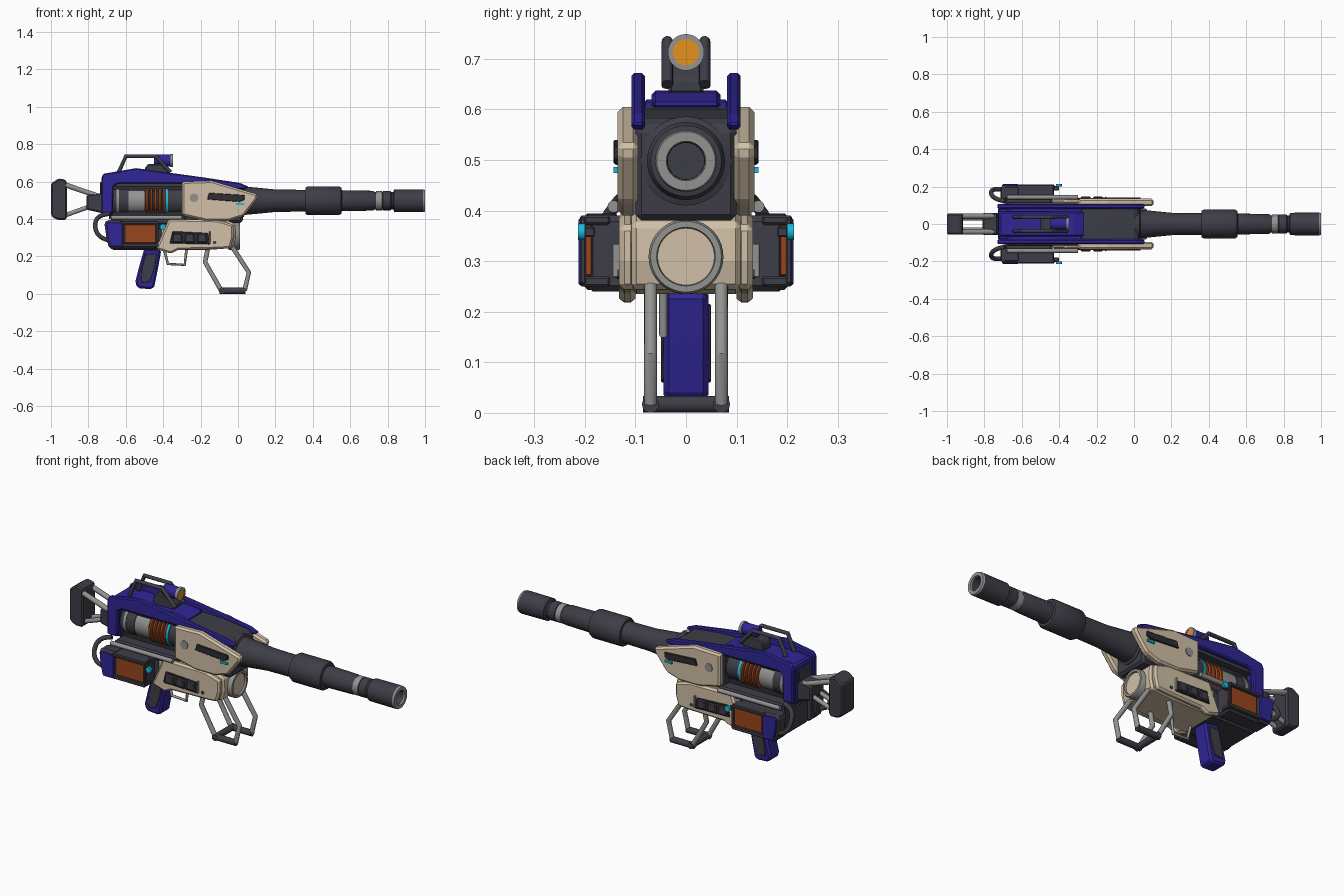
import bpy, bmesh, math
from mathutils import Matrix, Vector

cube = bpy.data.objects.get("Cube")
if cube:
    bpy.data.objects.remove(cube, do_unlink=True)


def material(name, r, g, b):
    m = bpy.data.materials.new(name)
    m.use_nodes = True
    m.diffuse_color = (r, g, b, 1)
    m.node_tree.nodes["Principled BSDF"].inputs["Base Color"].default_value = (r, g, b, 1)
    return m


BLUE = material("indigo blue", .029, .019, .3)
TAN = material("warm tan", .64, .53, .385)
DARK = material("charcoal", .048, .047, .063)
BLACK = material("near black", .026, .026, .033)
GREY = material("steel grey", .29, .29, .28)
ORANGE = material("lens orange", .78, .29, .012)
COPPER = material("copper", .32, .062, .012)
CYAN = material("cyan", .01, .5, .72)


def finish(name, bm, mat, bevel=0, both=False):
    """Turn a bmesh into an object; optionally bevel it and mirror it across y."""
    if both:
        geo = bmesh.ops.duplicate(bm, geom=bm.verts[:] + bm.edges[:] + bm.faces[:])["geom"]
        for v in geo:
            if isinstance(v, bmesh.types.BMVert):
                v.co.y *= -1
    bmesh.ops.recalc_face_normals(bm, faces=bm.faces)
    mesh = bpy.data.meshes.new(name)
    bm.to_mesh(mesh)
    bm.free()
    ob = bpy.data.objects.new(name, mesh)
    bpy.context.collection.objects.link(ob)
    mesh.materials.append(mat)
    if bevel:
        mod = ob.modifiers.new("bevel", "BEVEL")
        mod.width, mod.segments, mod.limit_method = bevel, 1, 'ANGLE'
    return ob


def smooth(ob):
    bpy.ops.object.select_all(action='DESELECT')
    ob.select_set(True)
    bpy.context.view_layer.objects.active = ob
    bpy.ops.object.shade_smooth_by_angle(angle=math.radians(38))


def prism(name, pts, lo, hi, mat, bevel=0, both=False):
    """Extrude an (x, z) outline along y."""
    bm = bmesh.new()
    ends = [[bm.verts.new((a, d, b)) for a, b in pts] for d in (lo, hi)]
    for e in ends:
        bm.faces.new(e)
    for i in range(len(pts)):
        j = (i + 1) % len(pts)
        bm.faces.new((ends[0][i], ends[0][j], ends[1][j], ends[1][i]))
    return finish(name, bm, mat, bevel, both)


def box(name, x, y, z, mat, bevel=0, both=False):
    return prism(name, [(x[0], z[0]), (x[1], z[0]), (x[1], z[1]), (x[0], z[1])],
                 y[0], y[1], mat, bevel, both)


def lathe(name, profile, z, mat):
    """Spin an (x, radius) profile about a line parallel to x."""
    bm = bmesh.new()
    vs = [bm.verts.new((x, 0, z + r)) for x, r in profile]
    edges = [bm.edges.new(p) for p in zip(vs, vs[1:])]
    bmesh.ops.spin(bm, geom=vs + edges, cent=(0, 0, z), axis=(1, 0, 0),
                   angle=math.tau, steps=40)
    bmesh.ops.remove_doubles(bm, verts=bm.verts, dist=1e-5)
    smooth(finish(name, bm, mat))


def disc_y(name, x, z, r, y, depth, mat):
    """Short cylinder facing sideways, on both sides."""
    bm = bmesh.new()
    bmesh.ops.create_cone(bm, cap_ends=True, segments=24, radius1=r, radius2=r, depth=depth,
                          matrix=Matrix.Translation((x, y, z)) @ Matrix.Rotation(math.pi / 2, 4, 'X'))
    smooth(finish(name, bm, mat, 0, True))


def tube(name, pts, r, mat, sides=(1,), curved=False):
    """Round rod through the points, one copy for each side sign."""
    for s in sides:
        cu = bpy.data.curves.new(name, 'CURVE')
        cu.dimensions, cu.bevel_depth, cu.bevel_resolution, cu.use_fill_caps = '3D', r, 5, True
        sp = cu.splines.new('BEZIER' if curved else 'POLY')
        knots = sp.bezier_points if curved else sp.points
        knots.add(len(pts) - 1)
        for k, (x, y, z) in zip(knots, pts):
            if curved:
                k.co = (x, y * s, z)
                k.handle_left_type = k.handle_right_type = 'AUTO'
            else:
                k.co = (x, y * s, z, 1)
        ob = bpy.data.objects.new(name, cu)
        bpy.context.collection.objects.link(ob)
        cu.materials.append(mat)
        bpy.ops.object.select_all(action='DESELECT')
        ob.select_set(True)
        bpy.context.view_layer.objects.active = ob
        bpy.ops.object.convert(target='MESH')
        smooth(bpy.context.view_layer.objects.active)


PAIR = (1, -1)
AXIS = .498

# Barrel, collar and muzzle
lathe("barrel", [(0, 0), (0, .088), (.03, .088), (.035, .076), (.1, .07), (.2, .06), (.36, .058),
                 (.36, .07), (.372, .077), (.54, .077), (.552, .07), (.555, .056), (.72, .053),
                 (.735, .046), (.77, .046), (.775, .051), (.815, .051), (.82, .046), (.83, .046),
                 (.835, .06), (.99, .061), (.99, .04)], AXIS, DARK)
lathe("muzzle_lip", [(.99, .061), (1, .058), (1, .039), (.9, .037), (.9, 0)], AXIS, GREY)
lathe("muzzle_bore", [(.901, 0), (.901, .036), (.992, .0375)], AXIS, DARK)
lathe("barrel_ring", [(.738, .046), (.738, .051), (.77, .051), (.77, .046)], AXIS, GREY)

# Receiver
prism("receiver_front", [(-.3, .38), (.025, .38), (.03, .565), (0, .583), (-.15, .6), (-.3, .605)],
      -.1, .1, DARK, .012)
box("receiver_core", (-.69, -.28), (-.05, .05), (.4, .61), BLACK)
box("receiver_sill", (-.68, -.28), (-.115, .115), (.37, .415), DARK, .008)
box("window_lintel", (-.68, -.28), (-.085, .085), (.575, .605), DARK)
box("underbody", (-.68, -.4), (-.11, .11), (.235, .38), DARK, .012)

# Power core seen through the side windows
lathe("core_rear", [(-.67, 0), (-.67, .078), (-.585, .078), (-.585, 0)], AXIS, DARK)
lathe("core_sleeve", [(-.65, .078), (-.65, .081), (-.635, .081), (-.635, .068), (-.585, .074),
                      (-.5, .074), (-.5, 0)], AXIS, GREY)
lathe("core_front", [(-.51, .07), (-.38, .07), (-.375, .076), (-.29, .076)], AXIS, DARK)
for i in range(5):
    x = -.495 + i * .023
    lathe("coil", [(x, .07), (x + .003, .083), (x + .013, .083), (x + .016, .07)], AXIS, COPPER)
lathe("core_glow", [(-.388, .07), (-.388, .081), (-.374, .081), (-.374, .07)], AXIS, CYAN)

# Blue top cover and rear frame
prism("cover_rail", [(-.73, .43), (-.67, .43), (-.665, .575), (-.64, .59), (-.3, .59), (-.05, .56),
                     (.04, .56), (.06, .572), (.01, .593), (-.18, .622), (-.545, .672), (-.72, .642),
                     (-.73, .62)], .081, .108, BLUE, .006, True)
prism("cover_center", [(-.73, .6), (-.28, .6), (-.26, .612), (-.32, .632), (-.6, .637), (-.72, .632)],
      -.068, .068, BLUE, .008)
box("cover_shelf", (-.72, -.28), (-.083, .083), (.595, .618), BLUE, .004)
box("rear_frame", (-.728, -.67), (-.083, .083), (.42, .62), BLUE, .006)
box("rear_panel", (-.737, -.7), (-.06, .06), (.44, .6), DARK, .004)

# Stock
prism("stock_mount", [(-.81, .45), (-.72, .43), (-.72, .54), (-.81, .53)], -.06, .06, DARK, .008)
prism("butt_plate", [(-1, .42), (-.985, .405), (-.96, .395), (-.92, .395), (-.915, .41), (-.915, .6),
                     (-.925, .612), (-.96, .617), (-.985, .6), (-1, .59)], -.057, .057, DARK, .008)
tube("stock_strut_upper", [(-.93, .042, .585), (-.74, .042, .52)], .014, GREY, PAIR)
tube("stock_strut_lower", [(-.93, .03, .418), (-.77, .03, .475)], .012, GREY, PAIR)

# Tan side armour
prism("side_armor", [(-.3, .6), (-.14, .605), (.105, .532), (.1, .505), (.03, .415), (-.05, .39),
                     (-.17, .39), (-.3, .42)], .095, .135, TAN, .01, True)
disc_y("armor_bolt", -.235, .513, .023, .135, .008, GREY)
prism("armor_slot", [(-.165, .505), (.01, .492), (.035, .503), (.035, .528), (-.155, .54)],
      .13, .143, BLACK, .002, True)
box("armor_light", (-.012, .032), (.13, .143), (.474, .486), CYAN, 0, True)

# Tan lower housing with forward port
prism("lower_housing", [(-.42, .4), (-.08, .4), (-.015, .375), (-.012, .3), (-.025, .245), (-.16, .235),
                        (-.42, .235)], -.108, .108, TAN, .01)
prism("housing_cheek", [(-.44, .24), (-.36, .215), (-.32, .235), (-.1, .24), (-.04, .245), (-.025, .3),
                        (-.025, .37), (-.11, .395), (-.37, .4), (-.4, .33)], .1, .132, TAN, .01, True)
lathe("port_ring", [(-.05, .074), (.005, .074), (.012, .07), (.012, .058), (-.005, .055)],
      .309, GREY)
lathe("port_cap", [(-.03, 0), (.002, 0), (.002, .057)], .309, TAN)
prism("vent_backing", [(-.365, .27), (-.15, .265), (-.16, .325), (-.35, .335)],
      .125, .138, BLACK, .003, True)
for i in range(3):
    x = -.352 + i * .066
    prism("vent_slat", [(x, .276), (x + .055, .274), (x + .05, .322), (x + .005, .324)],
          .13, .146, DARK, .005, True)
box("vent_end", (-.155, -.147), (.125, .146), (.268, .335), GREY, .002, True)
disc_y("housing_screw", -.125, .275, .009, .132, .006, DARK)

# Side pods, rails and hoses
box("pod", (-.69, -.435), (.1, .196), (.24, .39), DARK, .012, True)
box("pod_panel", (-.607, -.43), (.186, .201), (.272, .37), COPPER, .002, True)
for z in ((.25, .27), (.372, .39)):
    box("pod_frame", (-.63, -.428), (.15, .21), z, DARK, .004, True)
box("pod_post", (-.44, -.425), (.198, .21), (.255, .385), DARK, .003, True)
prism("pod_cap", [(-.69, .243), (-.61, .243), (-.61, .392), (-.7, .395), (-.715, .38), (-.705, .31)],
      .13, .205, DARK, .012, True)
prism("pod_cap_plate", [(-.685, .252), (-.617, .252), (-.617, .382), (-.69, .386), (-.705, .375), (-.698, .31)],
      .2, .213, BLUE, .004, True)
disc_y("pod_light", -.402, .358, .016, .207, .014, CYAN)
box("pod_light_arm", (-.44, -.4), (.18, .202), (.348, .368), DARK, .003, True)
tube("side_rail", [(-.68, .143, .408), (-.3, .143, .408)], .012, GREY, PAIR)
tube("hose", [(-.69, .12, .43), (-.745, .14, .41), (-.763, .165, .37), (-.745, .185, .315),
              (-.68, .18, .28)], .012, DARK, PAIR, True)

# Pistol grip and trigger guard
prism("grip", [(-.5, .245), (-.41, .235), (-.425, .15), (-.447, .04), (-.46, .025), (-.535, .03),
               (-.55, .06), (-.53, .14)], -.044, .044, BLUE, .01)
prism("grip_panel", [(-.495, .21), (-.435, .215), (-.445, .14), (-.47, .065), (-.52, .06), (-.515, .13)],
      .04, .049, DARK, .002, True)
tube("trigger_guard", [(-.395, -.045, .24), (-.375, -.045, .16), (-.285, -.045, .155),
                       (-.275, -.045, .24)], .008, GREY)

# Forward hand loops joined at the base
tube("loop_rear", [(-.16, .07, .25), (-.176, .07, .17), (-.09, .07, .018)], .013, GREY, PAIR)
tube("loop_front", [(.035, .07, .018), (.058, .07, .115), (-.03, .07, .25)], .013, GREY, PAIR)
tube("loop_base", [(-.1, .07, .017), (.04, .07, .017)], .017, DARK, PAIR)
tube("loop_crossbar", [(-.085, -.085, .017), (-.085, .085, .017)], .017, DARK)

# Carry frame and sight
tube("carry_frame", [(-.64, .037, .645), (-.6, .037, .735), (-.44, .037, .735), (-.36, .037, .65)],
     .011, DARK, PAIR)
prism("sight_base", [(-.5, .63), (-.37, .63), (-.37, .66), (-.41, .695), (-.48, .695), (-.5, .67)],
      -.035, .035, DARK, .006)
lathe("sight_body", [(-.45, 0), (-.45, .028), (-.44, .032), (-.36, .032)], .713, BLUE)
lathe("sight_rim", [(-.362, .03), (-.362, .036), (-.347, .036), (-.347, .026)], .713, GREY)
lathe("sight_lens", [(-.37, 0), (-.349, 0), (-.349, .027)], .713, ORANGE)
